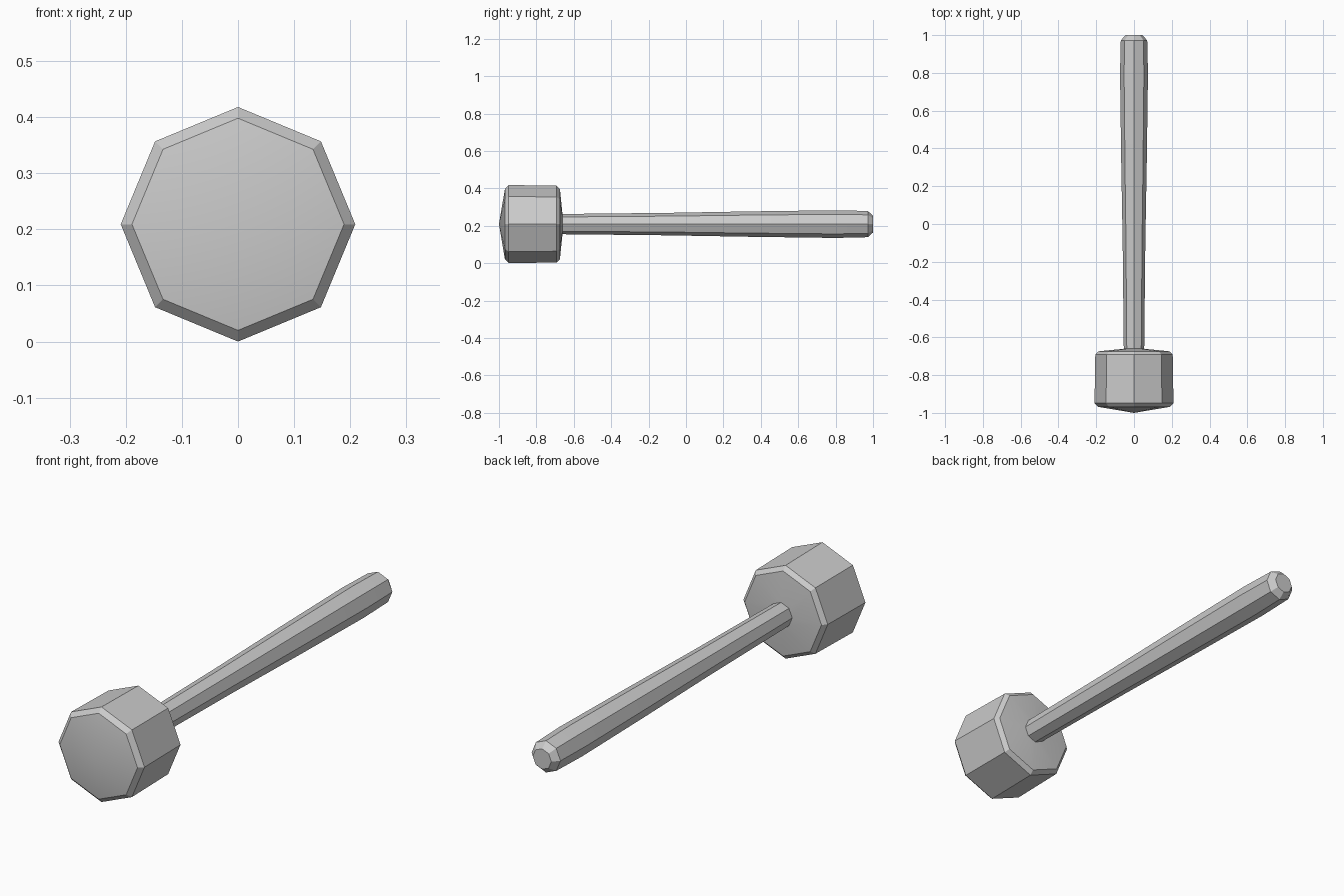
import bpy, bmesh
from math import sin, cos, pi

if "Cube" in bpy.data.objects:
    bpy.data.objects.remove(bpy.data.objects["Cube"])

SIDES = 8
AXIS_Z = 0.209


def lathe(name, profile):
    """Eight-sided solid around the y axis from (y, radius) rings; radius 0 is a tip."""
    bm = bmesh.new()
    rings = []
    for y, r in profile:
        count = SIDES if r > 0 else 1
        rings.append([bm.verts.new((r * cos(2 * pi * i / SIDES), y,
                                    AXIS_Z + r * sin(2 * pi * i / SIDES)))
                      for i in range(count)])
    for a, b in zip(rings, rings[1:]):
        for i in range(SIDES):
            j = (i + 1) % SIDES
            corners = [a[i % len(a)], a[j % len(a)], b[j % len(b)], b[i % len(b)]]
            bm.faces.new(list(dict.fromkeys(corners)))
    for ring in (rings[0], rings[-1]):
        if len(ring) > 1:
            bm.faces.new(ring)
    bmesh.ops.recalc_face_normals(bm, faces=bm.faces)
    mesh = bpy.data.meshes.new(name)
    bm.to_mesh(mesh)
    bm.free()
    obj = bpy.data.objects.new(name, mesh)
    bpy.context.collection.objects.link(obj)
    bpy.ops.object.select_all(action='DESELECT')
    obj.select_set(True)
    bpy.context.view_layer.objects.active = obj
    bpy.ops.object.shade_smooth_by_angle(angle=0.4)
    return obj


# Mallet head: shallow domed face, bevelled rims, shallow cone at the back
lathe("mallet_head", [(-1.0, 0), (-0.968, 0.189), (-0.948, 0.209),
                      (-0.692, 0.205), (-0.674, 0.187), (-0.66, 0.05)])

# Handle: widens toward the grip, with a chamfered end
lathe("handle", [(-0.67, 0.054), (-0.1, 0.06), (0.35, 0.068), (0.8, 0.074),
                 (0.972, 0.07), (1.0, 0.045)])
